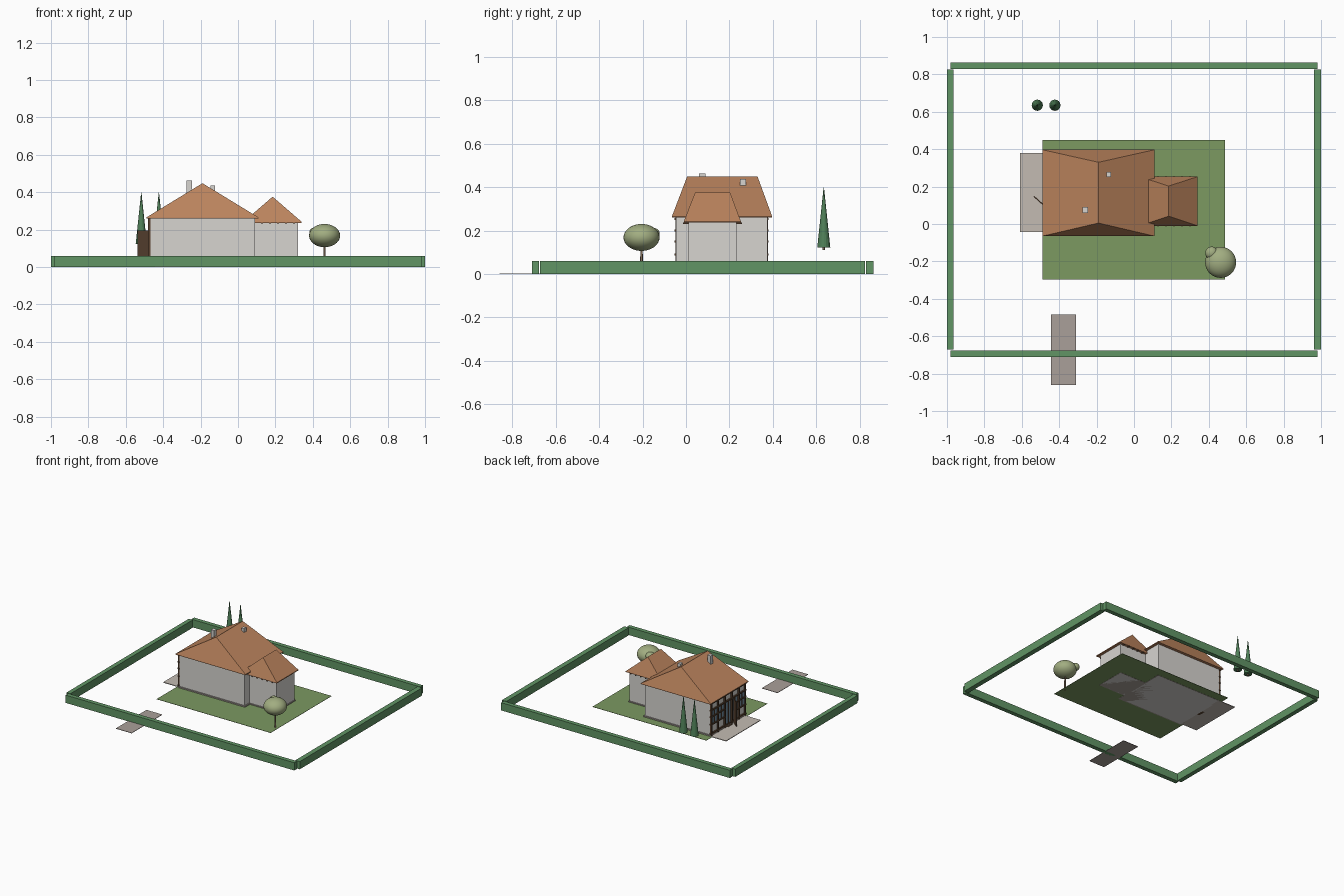
import bpy, bmesh
from math import radians

if "Cube" in bpy.data.objects:
    bpy.data.objects.remove(bpy.data.objects["Cube"])

def mat(name, r, g, b):
    m = bpy.data.materials.new(name)
    m.diffuse_color = (r, g, b, 1)
    m.use_nodes = True
    m.node_tree.nodes["Principled BSDF"].inputs["Base Color"].default_value = m.diffuse_color
    return m

HEDGE = mat("hedge_green", .12, .30, .13)
GRASS = mat("grass_green", .20, .32, .12)
PAVE = mat("paving", .40, .35, .32)
STONE = mat("terrace_stone", .55, .50, .45)
PLASTER = mat("plaster", .68, .66, .63)
TILE = mat("roof_tile", .50, .23, .11)
WOOD = mat("dark_wood", .10, .055, .03)
GLASS = mat("glass", .18, .28, .36)
LEAF = mat("leaf", .36, .42, .22)
CYPRESS = mat("cypress_green", .08, .22, .10)
BARK = mat("bark", .22, .15, .10)

def finish(bm, name, m):
    bmesh.ops.recalc_face_normals(bm, faces=bm.faces)
    me = bpy.data.meshes.new(name)
    bm.to_mesh(me)
    bm.free()
    o = bpy.data.objects.new(name, me)
    bpy.context.collection.objects.link(o)
    me.materials.append(m)
    return o

def box(name, x0, x1, y0, y1, z0, z1, m):
    bm = bmesh.new()
    bmesh.ops.create_cube(bm, size=1)
    for v in bm.verts:
        v.co = (x1 if v.co.x > 0 else x0, y1 if v.co.y > 0 else y0, z1 if v.co.z > 0 else z0)
    return finish(bm, name, m)

def hip_roof(name, x0, x1, y0, y1, z, ry0, ry1, top, m, t=.006):
    # eave rectangle, thin fascia, ridge running along y
    bm = bmesh.new()
    rim = [(x0, y0), (x1, y0), (x1, y1), (x0, y1)]
    lo = [bm.verts.new((x, y, z - t)) for x, y in rim]
    a, b, c, d = [bm.verts.new((x, y, z)) for x, y in rim]
    xm = (x0 + x1) / 2
    r0, r1 = bm.verts.new((xm, ry0, top)), bm.verts.new((xm, ry1, top))
    hi = [a, b, c, d]
    for i in range(4):
        j = (i + 1) % 4
        bm.faces.new((lo[i], lo[j], hi[j], hi[i]))
    for f in ((a, b, r0), (b, c, r1, r0), (c, d, r1), (d, a, r0, r1), lo):
        bm.faces.new(f)
    return finish(bm, name, m)

def cone(name, x, y, z0, z1, r0, r1, m, n=16):
    bm = bmesh.new()
    bmesh.ops.create_cone(bm, cap_ends=True, segments=n, radius1=r0, radius2=r1, depth=z1 - z0)
    o = finish(bm, name, m)
    o.location = (x, y, (z0 + z1) / 2)
    return o

def crown(name, loc, scale):
    bm = bmesh.new()
    bmesh.ops.create_uvsphere(bm, u_segments=32, v_segments=18, radius=1)
    for v in bm.verts:
        v.co = [v.co[i] * scale[i] for i in range(3)]
    o = finish(bm, name, LEAF)
    o.location = loc
    o.data.polygons.foreach_set("use_smooth", [True] * len(o.data.polygons))

# hedges around the plot
box("hedge_front", -.98, .98, -.71, -.677, 0, .06, HEDGE)
box("hedge_back", -.98, .98, .83, .863, 0, .06, HEDGE)
box("hedge_left", -1, -.966, -.672, .825, 0, .06, HEDGE)
box("hedge_right", .962, 1, -.672, .825, 0, .06, HEDGE)

# ground pieces
box("lawn", -.49, .487, -.297, .45, .001, .003, GRASS)
box("driveway", -.445, -.31, -.86, -.485, 0, .003, PAVE)
box("terrace", -.61, -.46, -.043, .38, 0, .005, STONE)

# house bodies on low plinths
box("main_plinth", -.478, .098, -.055, .382, 0, .012, PAVE)
box("annex_plinth", .09, .325, .005, .24, 0, .01, PAVE)
box("main_walls", -.47, .09, -.047, .375, 0, .263, PLASTER)
box("annex_walls", .08, .32, .012, .233, 0, .24, PLASTER)

# roofs and chimneys
hip_roof("main_roof", -.49, .11, -.065, .397, .265, .005, .33, .448, TILE)
hip_roof("annex_roof", .03, .34, -.01, .253, .242, .042, .203, .376, TILE)
box("chimney_tall", -.275, -.246, .06, .09, .36, .462, PLASTER)
box("chimney_small", -.147, -.123, .25, .277, .38, .437, PLASTER)

# rafter ends under the annex eaves
for i in range(5):
    x = .125 + i * .043
    box("annex_rafter", x, x + .005, -.014, .257, .23, .236, WOOD)

# half-timbered left facade: posts, rails, glazed panels
posts = [-.049 + i * .0843 for i in range(6)]
for i, y in enumerate(posts):
    y = min(max(y, -.043), .371)
    box("post", -.482, -.468, y - .006, y + .006, .005, .26, WOOD)
for z in (.02, .09, .15, .20, .253):
    if z in (.09, .15):
        box("rail", -.481, -.468, -.052, .09, z - .005, z + .005, WOOD)
        box("rail", -.481, -.468, .20, .38, z - .005, z + .005, WOOD)
    else:
        box("rail", -.481, -.468, -.052, .38, z - .005, z + .005, WOOD)
for i in range(5):
    z0 = .012 if i == 2 else .095
    box("window_pane", -.474, -.468, posts[i] + .01, posts[i + 1] - .01, z0, .195, GLASS)
    ym = (posts[i] + posts[i + 1]) / 2
    box("window_mullion", -.478, -.47, ym - .003, ym + .003, z0, .195, WOOD)

# open door leaf and its threshold
door = box("open_door", 0, .075, -.003, .003, .008, .195, WOOD)
door.location = (-.48, .098, 0)
door.rotation_euler = (0, 0, radians(138))
box("threshold", -.49, -.468, .13, .19, 0, .008, WOOD)

# round tree
cone("tree_trunk", .463, -.205, 0, .14, .007, .005, BARK)
crown("tree_crown", (.463, -.205, .168), (.083, .083, .062))
crown("side_crown", (.415, -.155, .185), (.034, .034, .028))

# two cypresses at the back
for x in (-.517, -.423):
    cone("cypress_trunk", x, .635, .11, .13, .006, .006, BARK)
    cone("cypress_crown", x, .635, .122, .398, .03, .001, CYPRESS)
